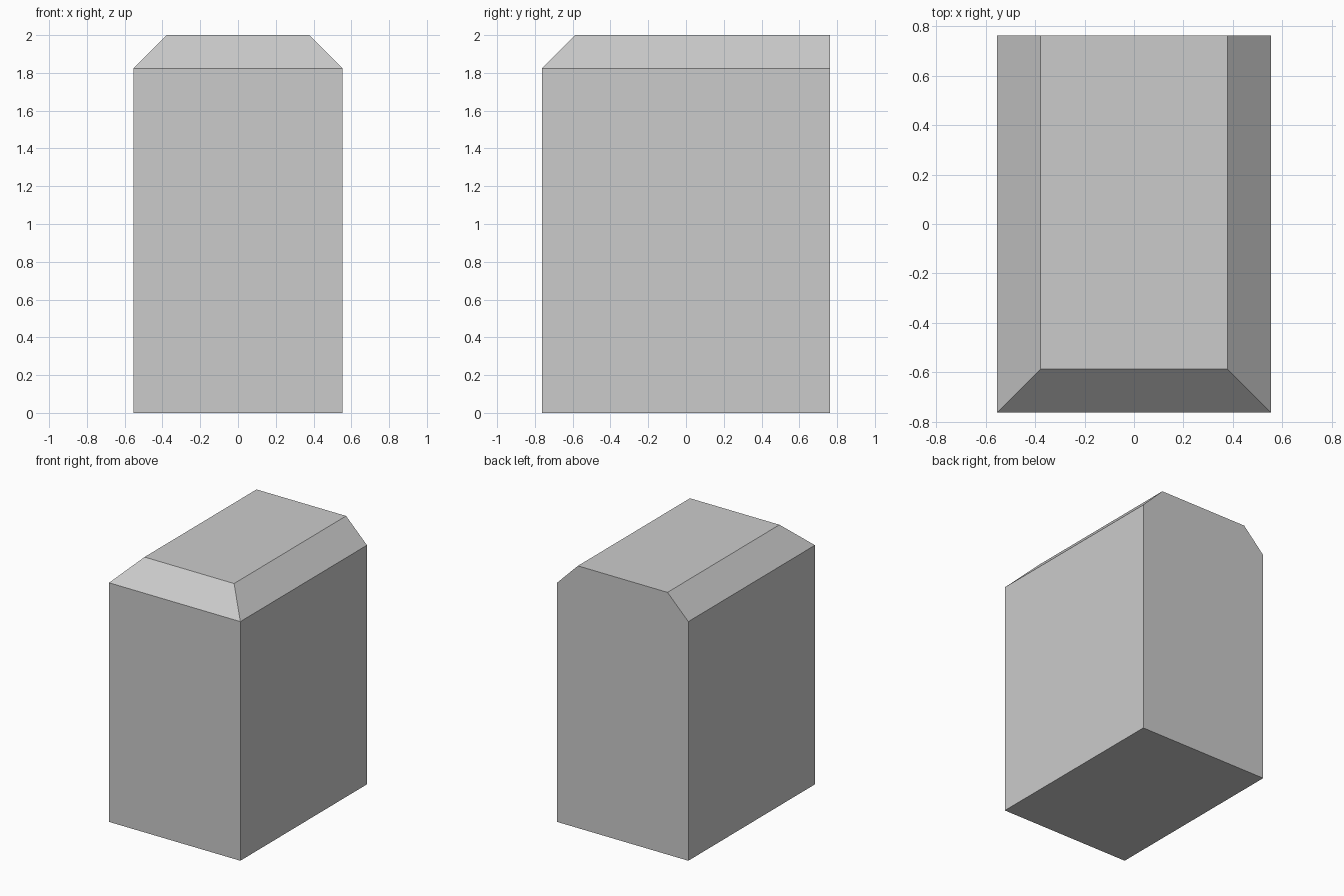
import bpy, bmesh
from mathutils import Matrix, Vector

if "Cube" in bpy.data.objects:
    bpy.data.objects.remove(bpy.data.objects["Cube"])

W, D, H = 1.108, 1.526, 2.0   # overall size
C = 0.176                     # chamfer width and height

bm = bmesh.new()

# Main block up to the shoulder line
bmesh.ops.create_cube(bm, size=1, matrix=Matrix.Translation((0, 0, (H - C) / 2))
                      @ Matrix.Diagonal((W, D, H - C, 1)))

# Top extruded and tapered on the left, right and front; the back stays flush
top = max(bm.faces, key=lambda f: f.calc_center_median().z)
cap = bmesh.ops.extrude_discrete_faces(bm, faces=[top])["faces"][0]
for v in cap.verts:
    v.co += Vector((-C if v.co.x > 0 else C, C if v.co.y < 0 else 0, C))

# Merge the back wall into one flat face
back = [f for f in bm.faces if all(v.co.y > D / 2 - 1e-4 for v in f.verts)]
bmesh.ops.dissolve_faces(bm, faces=back)
bmesh.ops.recalc_face_normals(bm, faces=bm.faces)

mesh = bpy.data.meshes.new("chamfered_block")
bm.to_mesh(mesh)
bm.free()
bpy.context.collection.objects.link(bpy.data.objects.new("chamfered_block", mesh))
